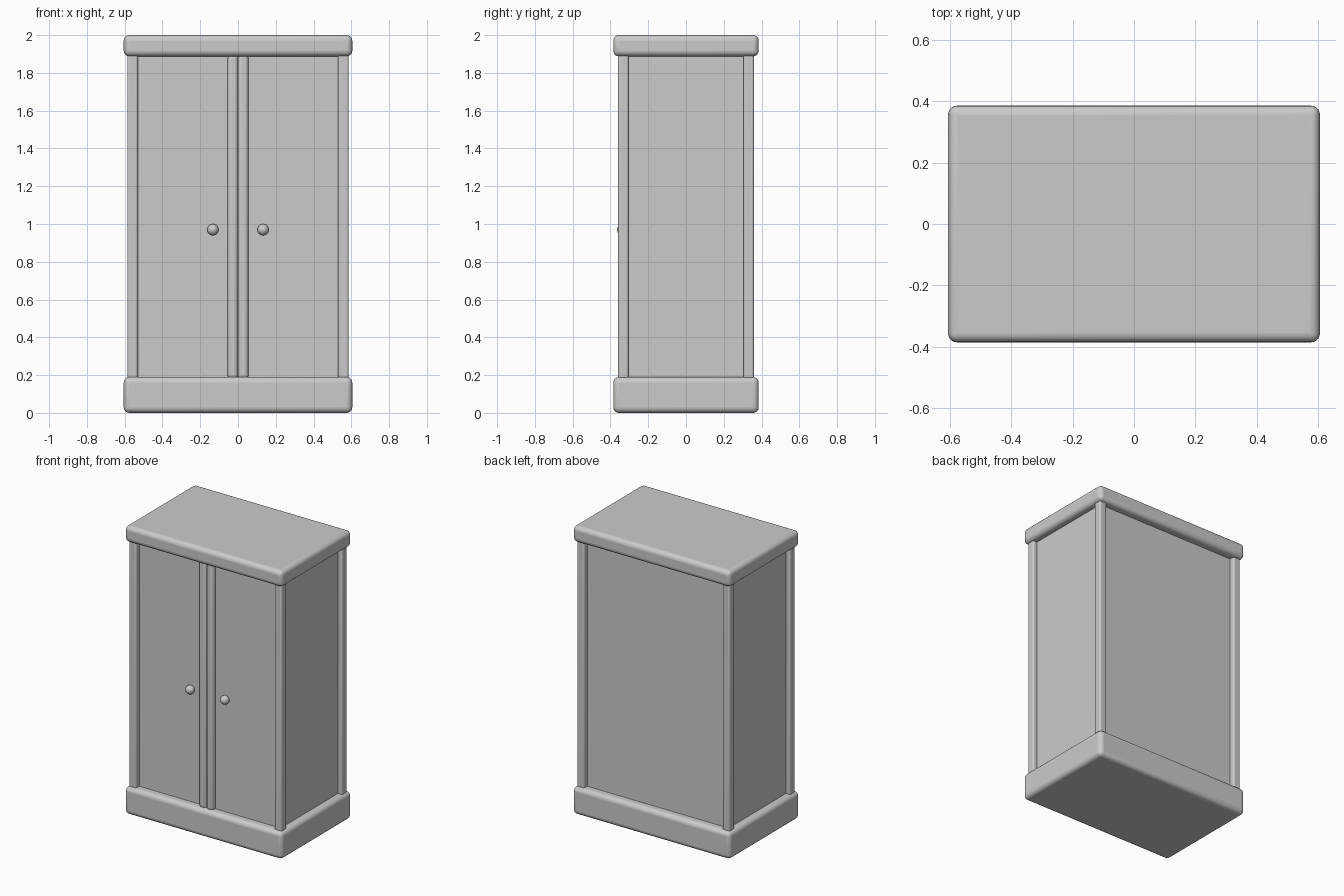
import bpy

cube = bpy.data.objects.get("Cube")
if cube:
    bpy.data.objects.remove(cube, do_unlink=True)

grey = bpy.data.materials.new("plain grey")
grey.use_nodes = True
grey.diffuse_color = (0.6, 0.6, 0.6, 1)
grey.node_tree.nodes["Principled BSDF"].inputs["Base Color"].default_value = (0.6, 0.6, 0.6, 1)


def box(name, low, high, bevel=0.0):
    """Box between two corners, with optional rounded edges."""
    bpy.ops.mesh.primitive_cube_add(size=1, location=[(a + b) / 2 for a, b in zip(low, high)])
    ob = bpy.context.object
    ob.name = name
    ob.scale = [b - a for a, b in zip(low, high)]
    bpy.ops.object.transform_apply(location=False, rotation=False, scale=True)
    ob.data.materials.append(grey)
    if bevel:
        mod = ob.modifiers.new("rounded edges", "BEVEL")
        mod.width = bevel
        mod.segments = 5
        bpy.ops.object.shade_smooth_by_angle()
    return ob


BASE_TOP, CAP_BOTTOM = 0.19, 1.888
W, D = 0.605, 0.385

# Base and top slabs
box("base", (-W, -D, 0), (W, D, BASE_TOP), 0.03)
box("top_slab", (-W, -D, CAP_BOTTOM), (W, D, 2), 0.03)

# Cabinet body
box("body", (-0.555, -0.3, BASE_TOP - 0.02), (0.555, 0.325, CAP_BOTTOM + 0.02))

for side, s in (("right", -1), ("left", 1)):
    # Corner posts
    for end, e in (("front", -1), ("back", 1)):
        x, y, r = s * 0.558, e * 0.332, 0.028
        box(f"{end}_{side}_post", (x - r, y - r, BASE_TOP - 0.01),
            (x + r, y + r, CAP_BOTTOM + 0.01), 0.012)

    # Doors
    x0, x1 = sorted((0, s * 0.555))
    box(f"{side}_door", (x0, -0.325, BASE_TOP - 0.02), (x1, -0.295, CAP_BOTTOM + 0.02))

    # Rounded strips where the doors meet
    x0, x1 = sorted((0, s * 0.055))
    box(f"{side}_door_strip", (x0, -0.355, BASE_TOP - 0.01),
        (x1, -0.3, CAP_BOTTOM + 0.01), 0.02)

    # Door knobs
    bpy.ops.mesh.primitive_uv_sphere_add(segments=32, ring_count=16, radius=0.03,
                                         location=(s * 0.133, -0.335, 0.97))
    knob = bpy.context.object
    knob.name = f"{side}_knob"
    knob.data.materials.append(grey)
    bpy.ops.object.shade_smooth()
